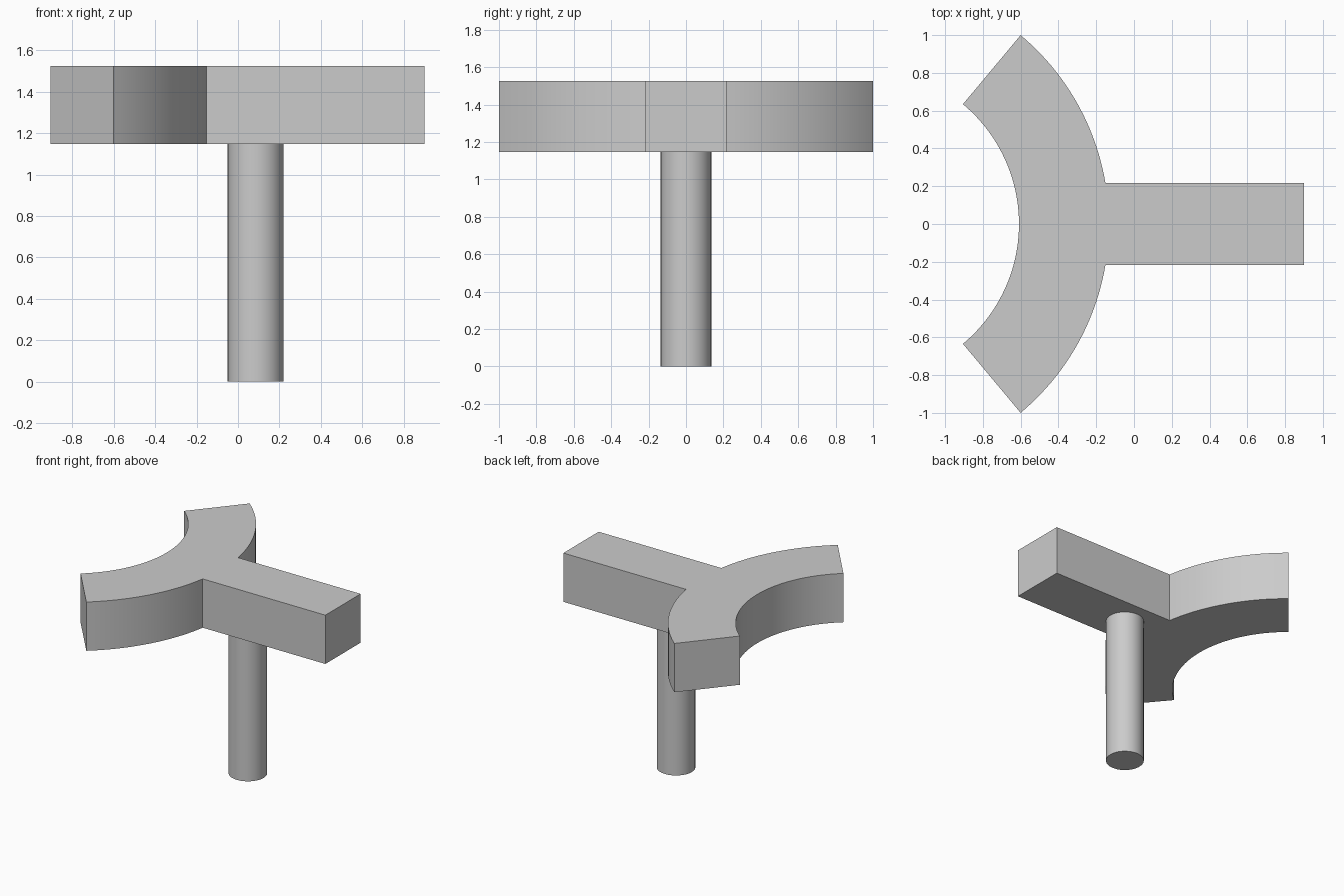
import bpy
import bmesh
from math import asin, cos, sin, radians

cube = bpy.data.objects.get("Cube")
if cube:
    bpy.data.objects.remove(cube, do_unlink=True)

grey = bpy.data.materials.new("plain_grey")
grey.use_nodes = True
grey.diffuse_color = (0.6, 0.6, 0.6, 1)
grey.node_tree.nodes["Principled BSDF"].inputs["Base Color"].default_value = (0.6, 0.6, 0.6, 1)


def extrude_outline(name, outline, bottom, top):
    """Make a closed prism from a counter-clockwise outline."""
    bm = bmesh.new()
    base = bm.faces.new([bm.verts.new((x, y, bottom)) for x, y in outline])
    cap = bmesh.ops.extrude_face_region(bm, geom=[base], use_keep_orig=True)
    raised = [v for v in cap["geom"] if isinstance(v, bmesh.types.BMVert)]
    bmesh.ops.translate(bm, verts=raised, vec=(0, 0, top - bottom))
    bmesh.ops.recalc_face_normals(bm, faces=bm.faces)
    mesh = bpy.data.meshes.new(name)
    bm.to_mesh(mesh)
    bm.free()
    mesh.materials.append(grey)
    obj = bpy.data.objects.new(name, mesh)
    bpy.context.collection.objects.link(obj)
    smooth(obj)
    return obj


def smooth(obj):
    bpy.ops.object.select_all(action="DESELECT")
    obj.select_set(True)
    bpy.context.view_layer.objects.active = obj
    bpy.ops.object.shade_smooth_by_angle(angle=radians(30))


def arc(center_x, radius, start, end, steps):
    angles = [start + (end - start) * i / steps for i in range(steps + 1)]
    return [(center_x + radius * cos(a), radius * sin(a)) for a in angles]


# Curved crosspiece and straight arm, one continuous body
center_x, inner, outer = -1.436, 0.827, 1.303
sweep = radians(50.1)
arm_half, arm_end = 0.216, 0.9
joint = asin(arm_half / outer)
outline = arc(center_x, outer, -sweep, -joint, 24)
outline += [(arm_end, -arm_half), (arm_end, arm_half)]
outline += arc(center_x, outer, joint, sweep, 24)
outline += arc(center_x, inner, sweep, -sweep, 48)
extrude_outline("forked_head", outline, 1.147, 1.525)

# Round post under the arm
post_height = 1.147
bpy.ops.mesh.primitive_cylinder_add(vertices=64, radius=0.135, depth=post_height,
                                    location=(0.085, 0, post_height / 2))
post = bpy.context.object
post.name = "post"
post.data.materials.append(grey)
smooth(post)
